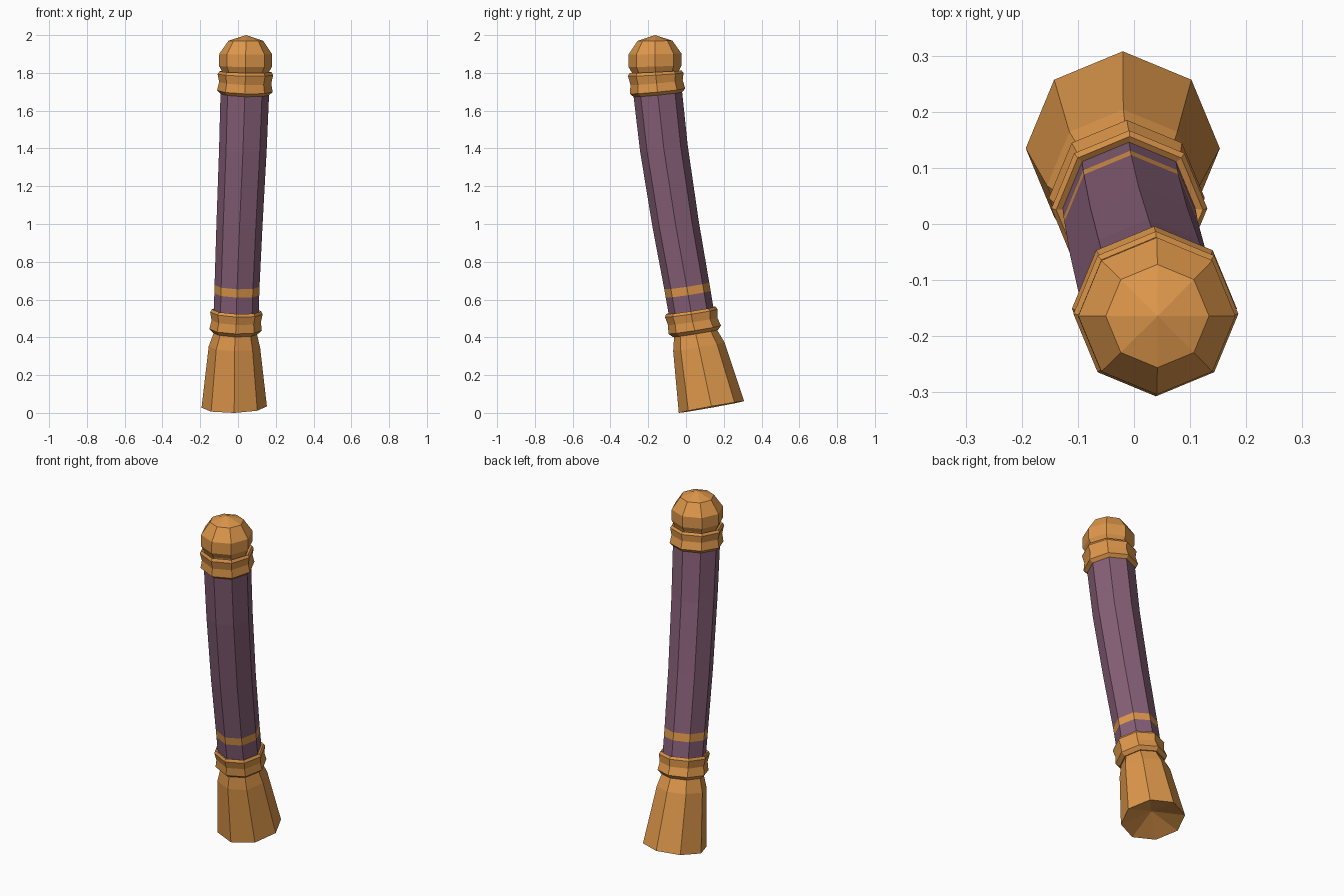
import bpy, bmesh, math

cube = bpy.data.objects.get("Cube")
if cube:
    bpy.data.objects.remove(cube, do_unlink=True)


def make_material(name, rgb):
    m = bpy.data.materials.new(name)
    m.use_nodes = True
    m.diffuse_color = (*rgb, 1)
    m.node_tree.nodes["Principled BSDF"].inputs["Base Color"].default_value = (*rgb, 1)
    return m


BRASS = make_material("warm brass", (0.73, 0.31, 0.07))
PURPLE = make_material("dusty purple", (0.24, 0.115, 0.185))
SIDES = 8

# Bent centre line: height, x, y, lean in x, lean in y
SPINE = [
    (0.03, -0.02, 0.135, -0.02, -0.18),
    (0.36, -0.019, 0.066, 0.02, -0.17),
    (0.49, -0.009, 0.034, 0.04, -0.15),
    (0.65, -0.006, 0.008, 0.04, -0.15),
    (1.0, 0.008, -0.055, 0.04, -0.15),
    (1.4, 0.026, -0.117, 0.04, -0.13),
    (1.75, 0.038, -0.156, 0.03, -0.09),
    (1.83, 0.04, -0.164, 0.01, -0.03),
    (2.0, 0.042, -0.164, 0.0, 0.0),
]


def spine_at(z):
    """Interpolate centre and lean along the centre line."""
    z = min(max(z, SPINE[0][0]), SPINE[-1][0])
    for a, b in zip(SPINE, SPINE[1:]):
        if z <= b[0]:
            t = (z - a[0]) / (b[0] - a[0])
            return [p + (q - p) * t for p, q in zip(a[1:], b[1:])]


def loft(name, rows, materials, bottom=None, tip=None, band=None):
    """Octagonal rings (height, radius) along the centre line, with end fans."""
    bm = bmesh.new()
    rings = []
    for z, r in rows:
        cx, cy, lx, ly = spine_at(z)
        ring = []
        for i in range(SIDES):
            a = math.tau * i / SIDES
            dx, dy = r * math.cos(a), r * math.sin(a)
            ring.append(bm.verts.new((cx + dx, cy + dy, z - lx * dx - ly * dy)))
        rings.append(ring)
    for k, (lo, hi) in enumerate(zip(rings, rings[1:])):
        for i in range(SIDES):
            j = (i + 1) % SIDES
            f = bm.faces.new((lo[i], lo[j], hi[j], hi[i]))
            f.material_index = int(k == band)
    # Ends are flat caps unless a fan apex height is given
    for ring, apex in ((rings[0][::-1], bottom), (rings[-1], tip)):
        if apex is None:
            bm.faces.new(ring)
            continue
        cx, cy = spine_at(apex)[:2]
        centre = bm.verts.new((cx, cy, apex))
        for i in range(SIDES):
            bm.faces.new((ring[i], ring[(i + 1) % SIDES], centre))
    bmesh.ops.recalc_face_normals(bm, faces=bm.faces)
    mesh = bpy.data.meshes.new(name)
    bm.to_mesh(mesh)
    bm.free()
    for m in materials:
        mesh.materials.append(m)
    obj = bpy.data.objects.new(name, mesh)
    bpy.context.collection.objects.link(obj)
    return obj


def collar(name, z, r):
    """Grooved ring with a flange at each edge."""
    profile = [(-0.064, 0.86), (-0.045, 1.0), (0, 0.94),
               (0.043, 1.0), (0.058, 0.94), (0.05, 0.84)]
    return loft(name, [(z + dz, r * k) for dz, k in profile], [BRASS])


# Flared foot with a hollowed underside
loft("flared_foot", [(0.031, 0.173), (0.35, 0.136), (0.44, 0.108)], [BRASS], bottom=0.09)

# Shaft with an inlaid band
loft("shaft", [(0.47, 0.118), (0.628, 0.119), (0.672, 0.119), (1.0, 0.122),
               (1.4, 0.126), (1.74, 0.129)], [PURPLE, BRASS], band=1)

# Collars at both ends of the shaft
collar("lower_collar", 0.485, 0.139)
collar("upper_collar", 1.748, 0.147)

# Faceted domed cap
loft("domed_cap", [(1.77, 0.118), (1.805, 0.124), (1.835, 0.14), (1.9, 0.14),
                   (1.97, 0.092)], [BRASS], tip=2.0)
